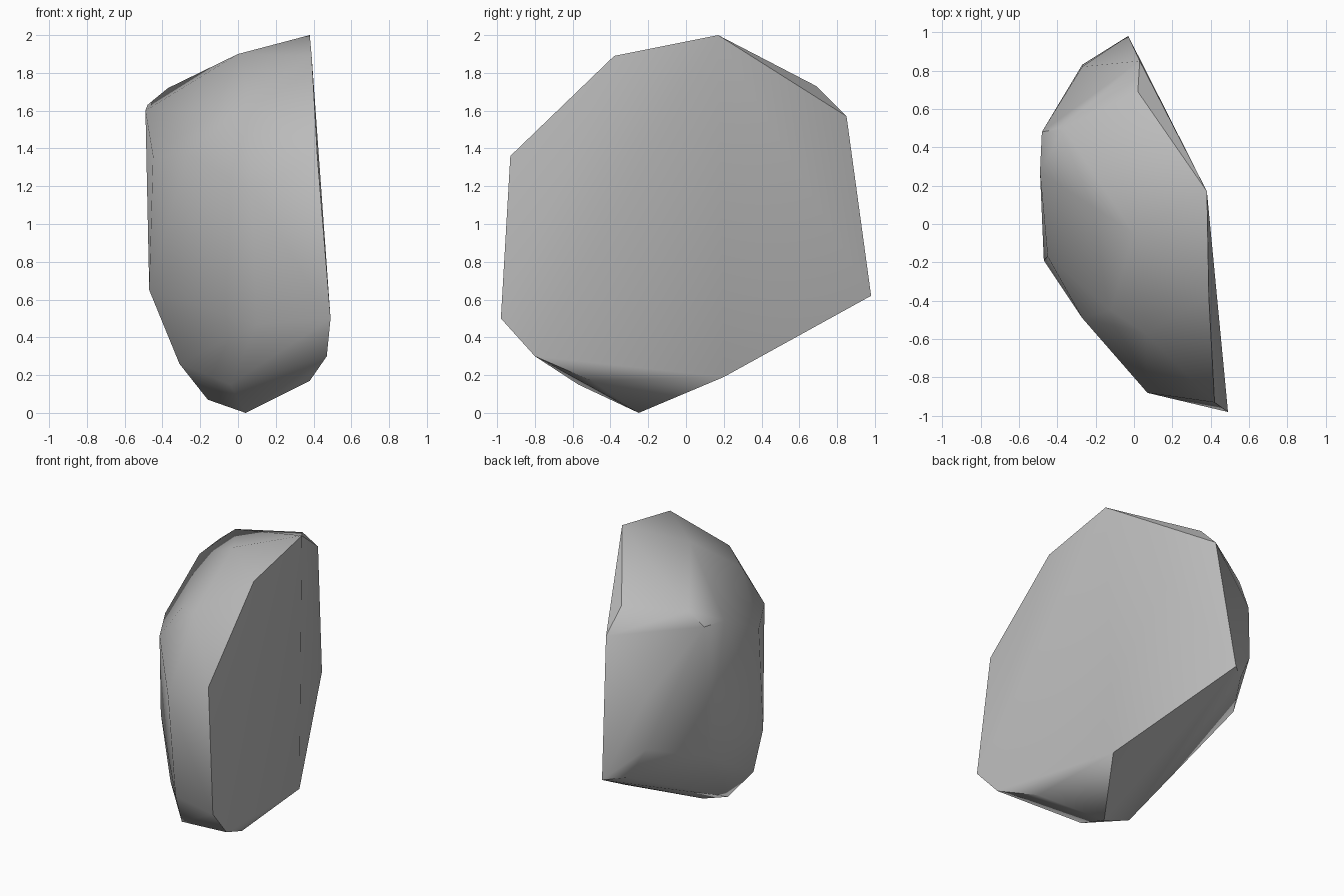
import bpy
import bmesh
from math import radians


def remove_default_cube():
    cube = bpy.data.objects.get("Cube")
    if cube:
        bpy.data.objects.remove(cube, do_unlink=True)


def make_material(name, colour):
    material = bpy.data.materials.new(name)
    material.use_nodes = True
    material.diffuse_color = colour
    shader = next(n for n in material.node_tree.nodes if n.type == "BSDF_PRINCIPLED")
    shader.inputs["Base Color"].default_value = colour
    return material


def make_stone(name, corner_groups, material):
    """Wrap a tight convex skin around all the chipped corners."""
    bm = bmesh.new()
    for group in corner_groups:
        for corner in group:
            bm.verts.new(corner)
    hull = bmesh.ops.convex_hull(bm, input=bm.verts)
    loose = {v for v in hull["geom_interior"] + hull["geom_unused"]
             if isinstance(v, bmesh.types.BMVert)}
    bmesh.ops.delete(bm, geom=list(loose), context="VERTS")
    bmesh.ops.recalc_face_normals(bm, faces=bm.faces)

    mesh = bpy.data.meshes.new(name)
    bm.to_mesh(mesh)
    bm.free()
    mesh.materials.append(material)
    stone = bpy.data.objects.new(name, mesh)
    bpy.context.collection.objects.link(stone)

    # Soft facets, with only the hard breaks kept sharp
    bpy.ops.object.select_all(action="DESELECT")
    stone.select_set(True)
    bpy.context.view_layer.objects.active = stone
    bpy.ops.object.shade_smooth_by_angle(angle=radians(40))
    return stone


remove_default_cube()
stone_grey = make_material("stone grey", (0.5, 0.5, 0.5, 1))

# Outline of the broad split side
split_side = [
    (.38, .17, 2), (.39, -.38, 1.89), (.42, -.93, 1.36),
    (.49, -.98, .5), (.47, -.8, .3), (.38, -.5, .17),
    (.34, .2, .19), (-.03, .98, .62), (.03, .85, 1.57), (.02, .69, 1.73),
]
# Chipped underside
underside = [(.04, -.25, 0), (-.04, -.57, .15), (-.16, -.24, .07), (-.31, -.31, .26)]
# Narrow front facet
front_facet = [(.07, -.88, 1.18), (.1, -.84, .47)]
# Worn side opposite the split
worn_side = [
    (-.48, .48, 1.63), (-.49, .27, 1.6), (-.45, -.17, 1.36),
    (-.47, -.19, .65), (-.47, .43, .69), (-.27, -.49, 1.37),
]
# Back corner
back_corner = [(-.27, .83, .84), (-.27, .82, 1.21), (-.16, .87, .63)]
# Rounded crown
crown = [(-.37, .5, 1.72), (0, -.05, 1.9), (.06, -.57, 1.66), (-.12, -.45, 1.6)]

make_stone("rock", [split_side, underside, front_facet, worn_side, back_corner, crown],
           stone_grey)
